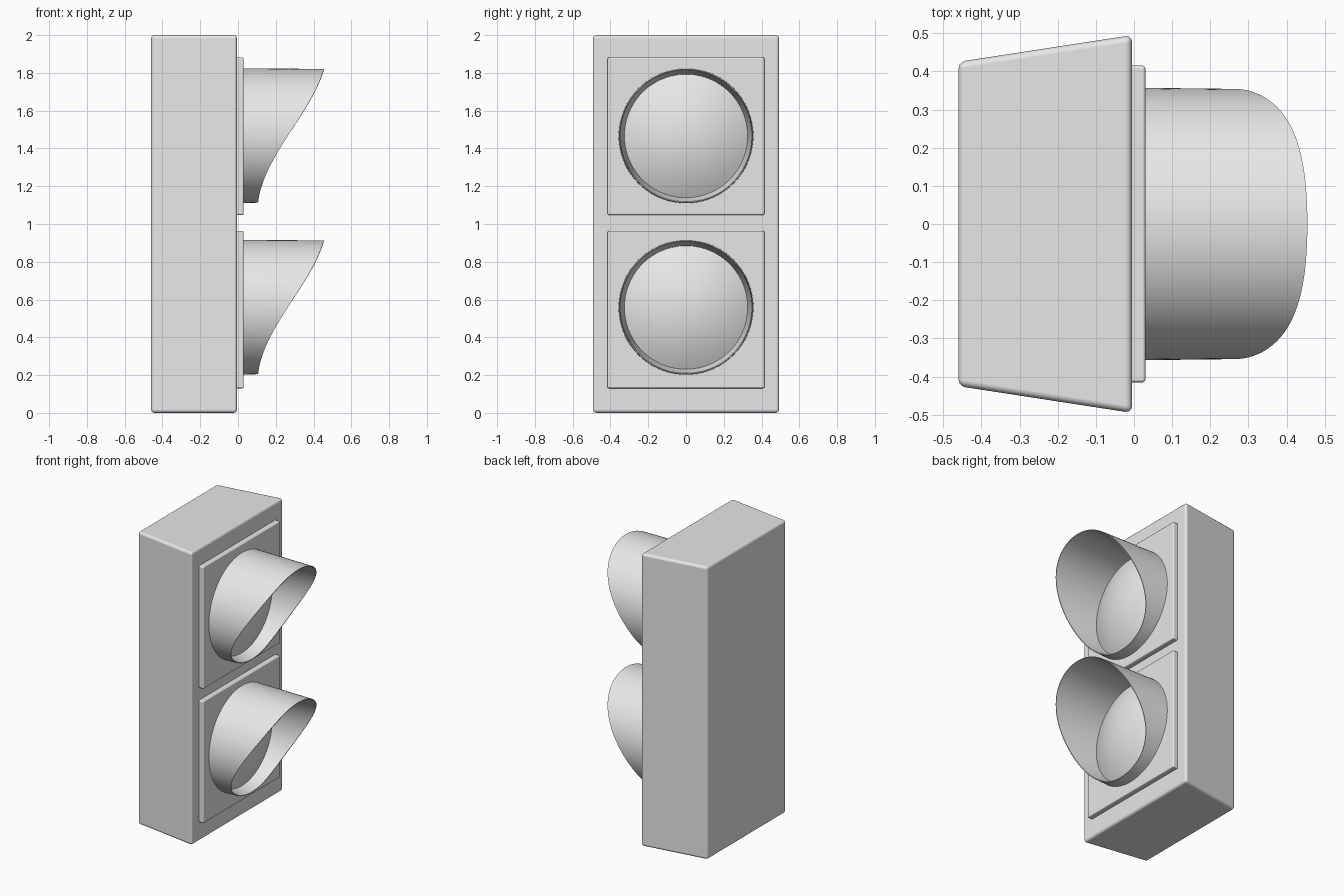
import bpy, bmesh, math

cube = bpy.data.objects.get("Cube")
if cube:
    bpy.data.objects.remove(cube, do_unlink=True)

SEGS = 96

grey = bpy.data.materials.new("plain_grey")
grey.use_nodes = True
colour = (0.8, 0.8, 0.8, 1)
grey.diffuse_color = colour
grey.node_tree.nodes["Principled BSDF"].inputs["Base Color"].default_value = colour


def finish(bm, name):
    """Turn a bmesh into a smooth-shaded object."""
    bmesh.ops.remove_doubles(bm, verts=bm.verts, dist=1e-5)
    bmesh.ops.recalc_face_normals(bm, faces=bm.faces)
    mesh = bpy.data.meshes.new(name)
    bm.to_mesh(mesh)
    bm.free()
    mesh.materials.append(grey)
    obj = bpy.data.objects.new(name, mesh)
    bpy.context.collection.objects.link(obj)
    bpy.ops.object.select_all(action="DESELECT")
    obj.select_set(True)
    bpy.context.view_layer.objects.active = obj
    return obj


def rounded_block(name, x0, x1, back_half, front_half, z0, z1, bevel):
    """Box along x whose width can taper from back to front."""
    bm = bmesh.new()
    outline = [(x0, -back_half), (x1, -front_half), (x1, front_half), (x0, back_half)]
    base = bm.faces.new([bm.verts.new((x, y, z0)) for x, y in outline])
    top = bmesh.ops.extrude_face_region(bm, geom=[base])["geom"]
    for v in top:
        if isinstance(v, bmesh.types.BMVert):
            v.co.z = z1
    obj = finish(bm, name)
    bpy.ops.object.shade_smooth()
    mod = obj.modifiers.new("soft_edges", "BEVEL")
    mod.width, mod.segments, mod.harden_normals = bevel, 3, True


def loft(name, rings, z, closed):
    """Skin rings around the x axis; each ring maps an angle to (x, radius)."""
    bm = bmesh.new()
    loops = []
    for ring in rings:
        loop = []
        for i in range(SEGS):
            a = math.tau * i / SEGS
            x, r = ring(a)
            loop.append(bm.verts.new((x, r * math.sin(a), z + r * math.cos(a))))
        loops.append(loop)
    pairs = list(zip(loops, loops[1:]))
    if closed:
        pairs.append((loops[-1], loops[0]))
    for lower, upper in pairs:
        for i in range(SEGS):
            j = (i + 1) % SEGS
            bm.faces.new((lower[i], lower[j], upper[j], upper[i]))
    finish(bm, name)
    bpy.ops.object.shade_smooth_by_angle(angle=math.radians(40))


def rim_x(a):
    """Forward reach of the visor: long at the top, short underneath."""
    c = math.cos(a)
    return 0.264 + 0.227 * c + 0.0165 * c * c - 0.053 * c ** 3


FACE = 0.03      # front plane of the doors
LENS_R = 0.328

# visor wall, thick at the door and thin at the rim
visor_rings = [
    lambda a: (FACE - 0.01, LENS_R - 0.003),
    lambda a: (rim_x(a), 0.349),
    lambda a: (rim_x(a), 0.354),
    lambda a: (FACE - 0.01, 0.357),
]

# shallow dome
DOME = 0.09
STEPS = 14
lens_rings = []
for s in range(STEPS + 1):
    t = s / STEPS
    lens_rings.append(lambda a, t=t: (FACE + DOME * (1 - (1 - t) ** 2), LENS_R * (1 - t)))

# housing
rounded_block("housing", -0.46, -0.005, 0.425, 0.495, 0, 2, 0.018)

# two signal units
for label, door_z, light_z in (("upper", 1.465, 1.467), ("lower", 0.547, 0.559)):
    rounded_block(label + "_door", -0.02, FACE, 0.415, 0.415,
                  door_z - 0.417, door_z + 0.417, 0.008)
    loft(label + "_visor", visor_rings, light_z, True)
    loft(label + "_lens", lens_rings, light_z, False)
